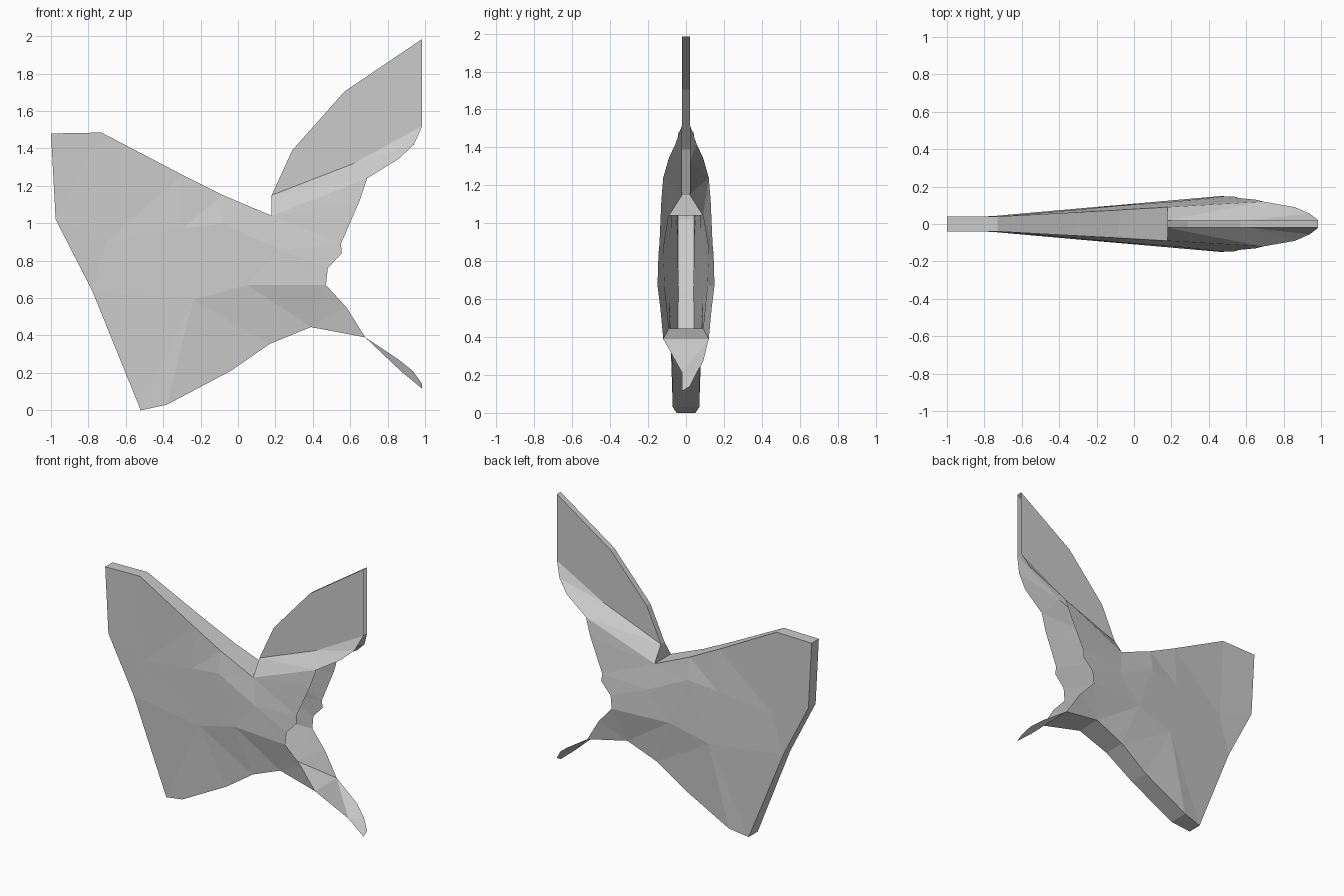
import bpy
from mathutils import Vector
from mathutils.geometry import delaunay_2d_cdt


def add_mesh(name, verts, faces):
    mesh = bpy.data.meshes.new(name)
    mesh.from_pydata(verts, [], faces)
    mesh.update()
    obj = bpy.data.objects.new(name, mesh)
    bpy.context.collection.objects.link(obj)
    return obj


def shell(name, rim, opening, inner=()):
    """Two mirrored side sheets of (x, z, half depth) points, joined along the rim only."""
    pts = list(rim) + list(opening) + list(inner)
    n = len(rim) + len(opening)
    edges = [(i, (i + 1) % n) for i in range(n)]
    _, _, tris, origin, _, _ = delaunay_2d_cdt(
        [Vector((x, z)) for x, z, _ in pts], edges, [], 1, 1e-5)
    tris = [[origin[i][0] for i in t] for t in tris]
    m = len(pts)
    verts = [(x, -d, z) for x, z, d in pts] + [(x, d, z) for x, z, d in pts]
    faces = tris + [[i + m for i in reversed(t)] for t in tris]
    faces += [(i + 1, i + 1 + m, i + m, i) for i in range(len(rim) - 1)]
    return add_mesh(name, verts, faces)


# Points shared by neighbouring parts
hinge = (0.68, 0.39, 0.12)
nape = (0.18, 1.04, 0.09)
brow = (0.69, 1.24, 0.12)
crest_root = (0.18, 1.15, 0.02)
crest_mid = (0.62, 1.32, 0.02)
crest_front = (0.985, 1.52, 0.02)

# Broad flat body and tail, open at the mouth
shell("body",
      [hinge, (0.39, 0.445, 0.09), (0.17, 0.355, 0.08), (-0.04, 0.21, 0.07),
       (-0.38, 0.03, 0.07), (-0.52, 0.0, 0.05), (-0.78, 0.64, 0.04),
       (-0.975, 1.02, 0.04), (-1.0, 1.48, 0.04), (-0.73, 1.485, 0.04),
       (-0.3, 1.26, 0.063), (-0.08, 1.15, 0.075), nape],
      [brow, (0.65, 1.12, 0.13), (0.55, 0.89, 0.14), (0.555, 0.84, 0.145),
       (0.48, 0.76, 0.148), (0.47, 0.67, 0.15), (0.58, 0.55, 0.135)],
      [(-0.7, 0.9, 0.042), (-0.3, 0.97, 0.077), (-0.24, 0.59, 0.088),
       (0.05, 0.67, 0.113), (-0.08, 1.0, 0.098), (0.22, 0.86, 0.12)])

# Sloping shoulders under the crest, forming the upper jaw
shell("upper_jaw", [nape, crest_root],
      [crest_mid, crest_front, (0.94, 1.42, 0.055), (0.86, 1.345, 0.09), brow])

# Thin upright crest
shell("crest",
      [crest_root, (0.29, 1.39, 0.02), (0.57, 1.705, 0.02), (0.985, 1.985, 0.02)],
      [crest_front, crest_mid])

# Spoon-shaped lower jaw, a single sheet with one side trimmed
add_mesh("lower_jaw",
         [(0.68, -0.12, 0.39), (0.87, -0.02, 0.21), (0.985, -0.02, 0.115),
          (0.985, 0.02, 0.14), (0.935, 0.055, 0.21), (0.86, 0.09, 0.27),
          (0.68, 0.12, 0.39)],
         [(0, 6, 1), (1, 6, 5), (1, 5, 4), (1, 4, 2), (2, 4, 3)])
